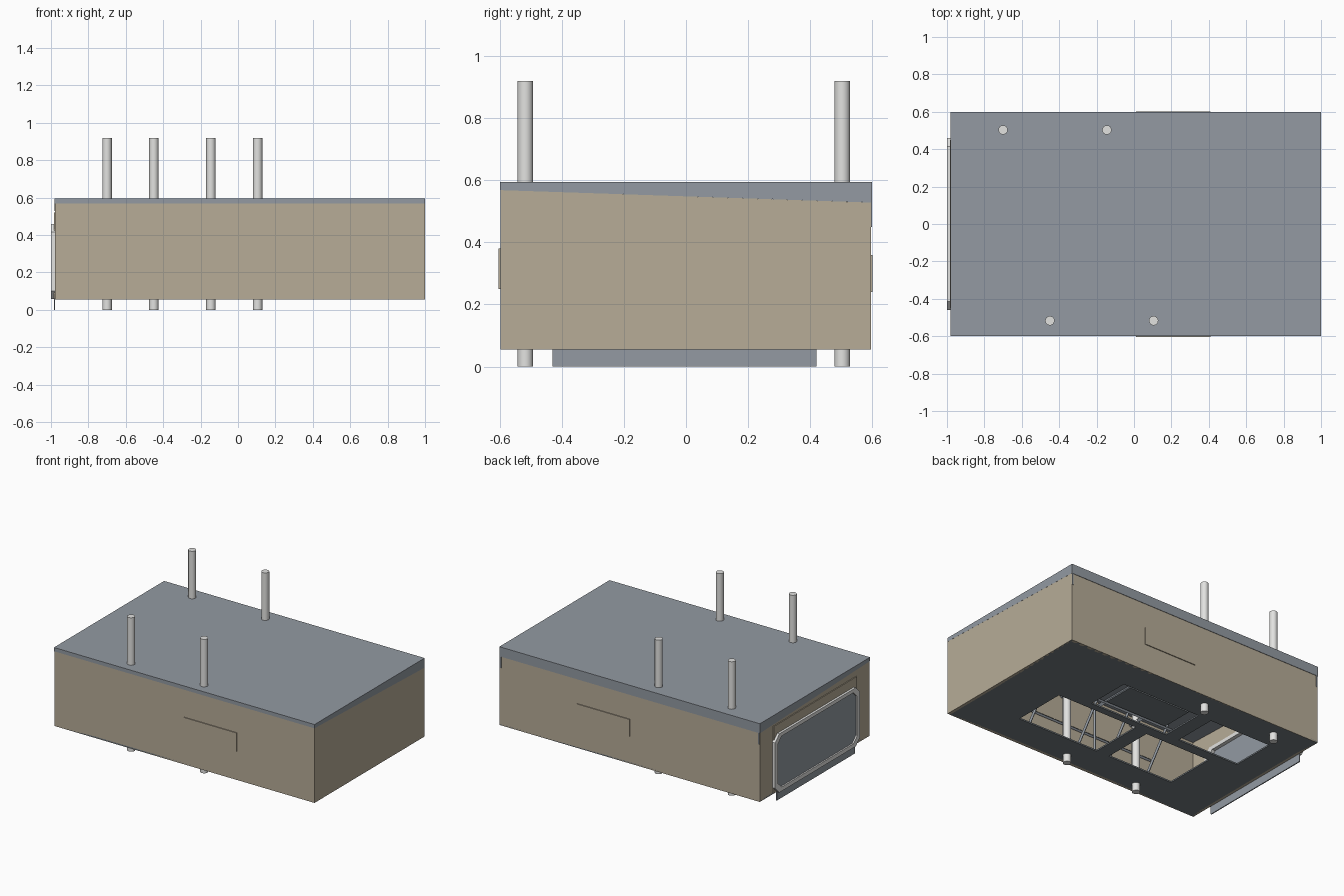
import bpy, bmesh, math
from mathutils import Vector

if "Cube" in bpy.data.objects:
    bpy.data.objects.remove(bpy.data.objects["Cube"])

def material(name, rgb):
    m = bpy.data.materials.new(name)
    lin = [((c / 255 + 0.055) / 1.055) ** 2.4 for c in rgb]
    m.diffuse_color = (*lin, 1)
    m.use_nodes = True
    m.node_tree.nodes["Principled BSDF"].inputs["Base Color"].default_value = m.diffuse_color
    return m

TAN = material("tan_wall", (183, 172, 151))
GREY = material("blue_grey_panel", (147, 154, 162))
DARK = material("charcoal_floor", (116, 123, 128))
LIGHT = material("light_grey_metal", (226, 226, 224))

def finish(name, bm, mat):
    bmesh.ops.recalc_face_normals(bm, faces=bm.faces)
    me = bpy.data.meshes.new(name)
    bm.to_mesh(me)
    bm.free()
    ob = bpy.data.objects.new(name, me)
    me.materials.append(mat)
    bpy.context.collection.objects.link(ob)
    return ob

def box(name, x, y, z, mat):
    bm = bmesh.new()
    bmesh.ops.create_cube(bm, size=1)
    for v in bm.verts:
        v.co = [r[0] if c < 0 else r[1] for c, r in zip(v.co, (x, y, z))]
    return finish(name, bm, mat)

def prism(name, yz, x0, x1, mat):
    """Extrude a y-z profile along x."""
    bm = bmesh.new()
    f = bm.faces.new([bm.verts.new((x0, y, z)) for y, z in yz])
    ext = bmesh.ops.extrude_face_region(bm, geom=[f])["geom"]
    for v in ext:
        if isinstance(v, bmesh.types.BMVert):
            v.co.x = x1
    return finish(name, bm, mat)

def ring(name, outer, inner, x0, x1, mat):
    """Flat ring between two matching y-z outlines, given thickness in x."""
    bm = bmesh.new()
    loops = [[bm.verts.new((x, y, z)) for y, z in o]
             for x, o in ((x0, outer), (x1, outer), (x1, inner), (x0, inner))]
    n = len(outer)
    for k in range(4):
        a, b = loops[k], loops[(k + 1) % 4]
        for i in range(n):
            j = (i + 1) % n
            bm.faces.new((a[i], a[j], b[j], b[i]))
    return finish(name, bm, mat)

def octagon(hy, z0, z1, c):
    return [(-hy + c, z0), (hy - c, z0), (hy, z0 + c), (hy, z1 - c),
            (hy - c, z1), (-hy + c, z1), (-hy, z1 - c), (-hy, z0 + c)]

def bar(name, a, b, r, mat, sides=4):
    a, b = Vector(a), Vector(b)
    bm = bmesh.new()
    bmesh.ops.create_cone(bm, cap_ends=True, segments=sides, radius1=r, radius2=r,
                          depth=(b - a).length)
    rot = (b - a).to_track_quat('Z', 'Y')
    for v in bm.verts:
        v.co = rot @ v.co + (a + b) / 2
    return finish(name, bm, mat)

# Roof: flat on top, thicker toward the back
prism("roof", [(-0.598, 0.594), (0.598, 0.594), (0.598, 0.528), (-0.598, 0.568)], -0.98, 1, GREY)

# Outer walls, tops following the roof slope
F, K, B = -0.597, 0.595, 0.055      # front face, back face, floor level
box("front_wall", (-0.978, 0.999), (F, F + 0.02), (B, 0.568), TAN)
box("back_wall", (-0.978, 0.999), (K - 0.02, K), (B, 0.53), TAN)
prism("right_wall", [(F, B), (K, B), (K, 0.528), (F, 0.568)], 0.98, 0.9995, TAN)

# Left wall with the chamfered window opening
opening = octagon(0.44, 0.075, 0.44, 0.05)
ring("left_wall", [(F, B), (K, B), (K, 0.14), (K, 0.5), (K, 0.528), (F, 0.568), (F, 0.5), (F, 0.14)],
     opening, -0.978, -0.96, TAN)
ring("window_surround", [(-0.45, 0.06), (0.45, 0.06), (0.45, 0.1), (0.45, 0.5), (0.45, 0.52),
                         (-0.45, 0.52), (-0.45, 0.5), (-0.45, 0.1)], opening, -0.984, -0.977, TAN)
ring("window_frame", octagon(0.46, 0.057, 0.46, 0.045), octagon(0.43, 0.085, 0.435, 0.04),
     -1, -0.955, LIGHT)
prism("window_pane", octagon(0.435, 0.08, 0.44, 0.04), -0.99, -0.98, GREY)
box("window_skirt", (-0.985, -0.978), (-0.43, 0.42), (0, 0.07), GREY)

# Raised side panels and small back corner tabs
box("front_panel", (0.01, 0.41), (-0.603, -0.59), (0.25, 0.38), TAN)
box("back_panel", (0.01, 0.41), (0.59, 0.601), (0.24, 0.36), TAN)
for x0, x1 in ((-0.975, -0.965), (0.987, 0.998)):
    box("back_corner_tab", (x0, x1), (0.59, 0.598), (0.45, 0.53), GREY)

# Floor plate: a grid that skips the cells lying in an opening
holes = [(0.0, 0.62, -0.36, 0.02), (-0.6, -0.1, -0.36, 0.0),
         (-0.2, 0.4, 0.07, 0.38), (-0.77, -0.3, 0.07, 0.38)]
xs = sorted({-0.978, 0.999} | {h[i] for h in holes for i in (0, 1)})
ys = sorted({F, K} | {h[i] for h in holes for i in (2, 3)})
bm = bmesh.new()
for xa, xb in zip(xs, xs[1:]):
    for ya, yb in zip(ys, ys[1:]):
        cx, cy = (xa + xb) / 2, (ya + yb) / 2
        if not any(h[0] < cx < h[1] and h[2] < cy < h[3] for h in holes):
            bm.faces.new([bm.verts.new((x, y, B)) for x, y in
                          ((xa, ya), (xb, ya), (xb, yb), (xa, yb))])
bmesh.ops.remove_doubles(bm, verts=bm.verts, dist=1e-5)
bmesh.ops.dissolve_limit(bm, angle_limit=0.01, verts=bm.verts, edges=bm.edges)
floor = finish("floor_plate", bm, DARK)
for p in floor.data.polygons:
    if p.normal.z > 0:
        p.flip()
sol = floor.modifiers.new("thickness", 'SOLIDIFY')
sol.thickness, sol.offset = 0.01, -1
# Hatch recessed into its opening, hung between two rails
box("floor_hatch", (-0.15, 0.32), (0.12, 0.345), (0.075, 0.085), DARK)
for y in (0.09, 0.365):
    bar("hatch_rail", (-0.3, y, 0.09), (0.5, y, 0.09), 0.01, GREY)

# Four round posts running through the whole body
for x, y in ((-0.7, 0.503), (-0.145, 0.503), (-0.45, -0.517), (0.105, -0.517)):
    p = bar("post", (x, y, 0), (x, y, 0.92), 0.025, LIGHT, 24)
    bpy.context.view_layer.objects.active = p
    bpy.ops.object.select_all(action='DESELECT')
    p.select_set(True)
    bpy.ops.object.shade_smooth_by_angle(angle=math.radians(40))

# Inner framing seen through the floor openings
for x in (-0.45, -0.145, 0.105, 0.5):
    bar("ceiling_beam", (x, -0.57, 0.5), (x, 0.57, 0.5), 0.015, GREY)
    for s in (-1, 1):
        bar("brace", (x, s * 0.42, 0.07), (x, s * 0.1, 0.5), 0.01, GREY)
        bar("upright", (x, s * 0.55, 0.07), (x, s * 0.55, 0.5), 0.01, GREY)
for s in (-1, 1):
    bar("wall_rail", (-0.6, s * 0.56, 0.3), (0.6, s * 0.56, 0.3), 0.01, GREY)
